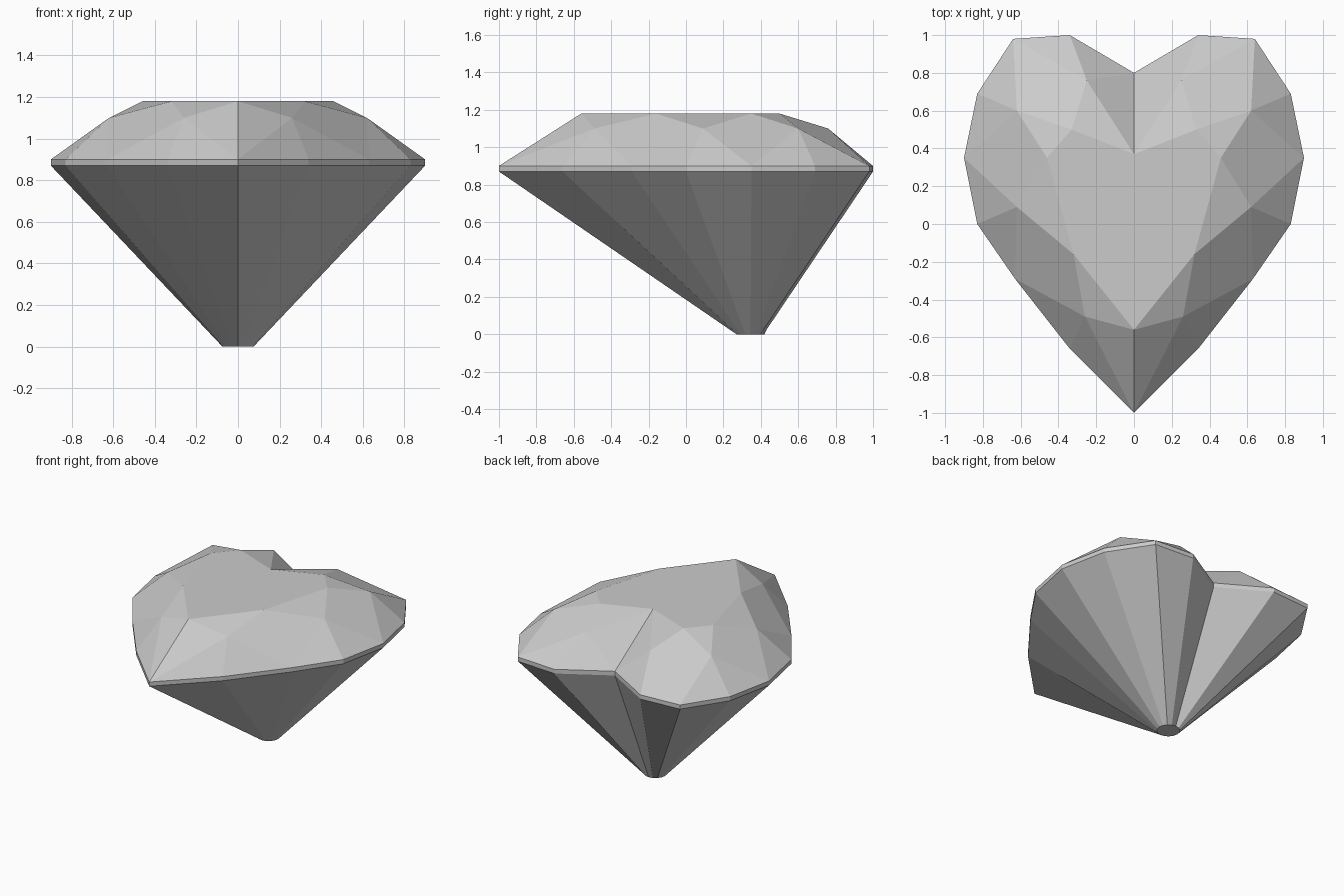
import bpy
import bmesh
import math
from mathutils import Matrix

cube = bpy.data.objects.get("Cube")
if cube:
    bpy.data.objects.remove(cube, do_unlink=True)

# Half outlines on the +x side, each running from the notch round to the tip
OUTLINE = [(0, 0.8), (0.34, 1), (0.64, 0.98), (0.83, 0.69), (0.9, 0.35),
           (0.83, 0), (0.63, -0.29), (0.34, -0.66), (0, -1)]
BREAK = [(0.25, 0.76), (0.62, 0.6), (0.62, 0.09), (0.26, -0.49)]
TABLE = [(0, 0.37), (0.33, 0.5), (0.46, 0.35), (0.32, -0.16), (0, -0.56)]
CULET_Y, CULET_RADIUS = 0.345, 0.075
STEPS = len(OUTLINE) - 1

bm = bmesh.new()


def ring(points, z):
    return [bm.verts.new((x, y, z)) for x, y in points]


def bridge(upper, lower):
    for i in range(len(upper) - 1):
        bm.faces.new((upper[i], upper[i + 1], lower[i + 1], lower[i]))


culet_points = []
for i in range(STEPS + 1):
    angle = math.pi * i / STEPS
    x = 0 if i in (0, STEPS) else CULET_RADIUS * math.sin(angle)
    culet_points.append((x, CULET_Y + CULET_RADIUS * math.cos(angle)))

table = ring(TABLE, 1.18)
mid = ring(BREAK, 1.1)
girdle_top = ring(OUTLINE, 0.9)
girdle_bottom = ring(OUTLINE, 0.87)
culet = ring(culet_points, 0)

# Flat table and culet, thin girdle band, long pavilion facets
bm.faces.new(table)
bm.faces.new(culet)
bridge(girdle_top, girdle_bottom)
bridge(girdle_bottom, culet)

# Crown: star facets against the table, paired facets against the girdle
for i, m in enumerate(mid):
    g = girdle_top[2 * i:2 * i + 3]
    bm.faces.new((table[i], table[i + 1], m))
    bm.faces.new((m, g[0], g[1]))
    bm.faces.new((m, g[1], g[2]))

# Crown: kite facets, halved where they meet the centre line
for i, t in enumerate(table):
    corners = [t] + mid[max(i - 1, 0):i] + [girdle_top[2 * i]] + mid[i:i + 1]
    bm.faces.new(corners)

# Other half, welded along the centre line
bmesh.ops.mirror(bm, geom=bm.verts[:] + bm.edges[:] + bm.faces[:],
                 matrix=Matrix.Identity(4), merge_dist=0.001, axis='X')
bmesh.ops.remove_doubles(bm, verts=bm.verts[:], dist=0.001)
bmesh.ops.recalc_face_normals(bm, faces=bm.faces[:])

mesh = bpy.data.meshes.new("heart_gem")
bm.to_mesh(mesh)
bm.free()
gem = bpy.data.objects.new("heart_gem", mesh)
bpy.context.collection.objects.link(gem)

# Plain grey stone
grey = bpy.data.materials.new("stone_grey")
grey.use_nodes = True
colour = (0.6, 0.6, 0.6, 1)
grey.diffuse_color = colour
grey.node_tree.nodes["Principled BSDF"].inputs["Base Color"].default_value = colour
mesh.materials.append(grey)
